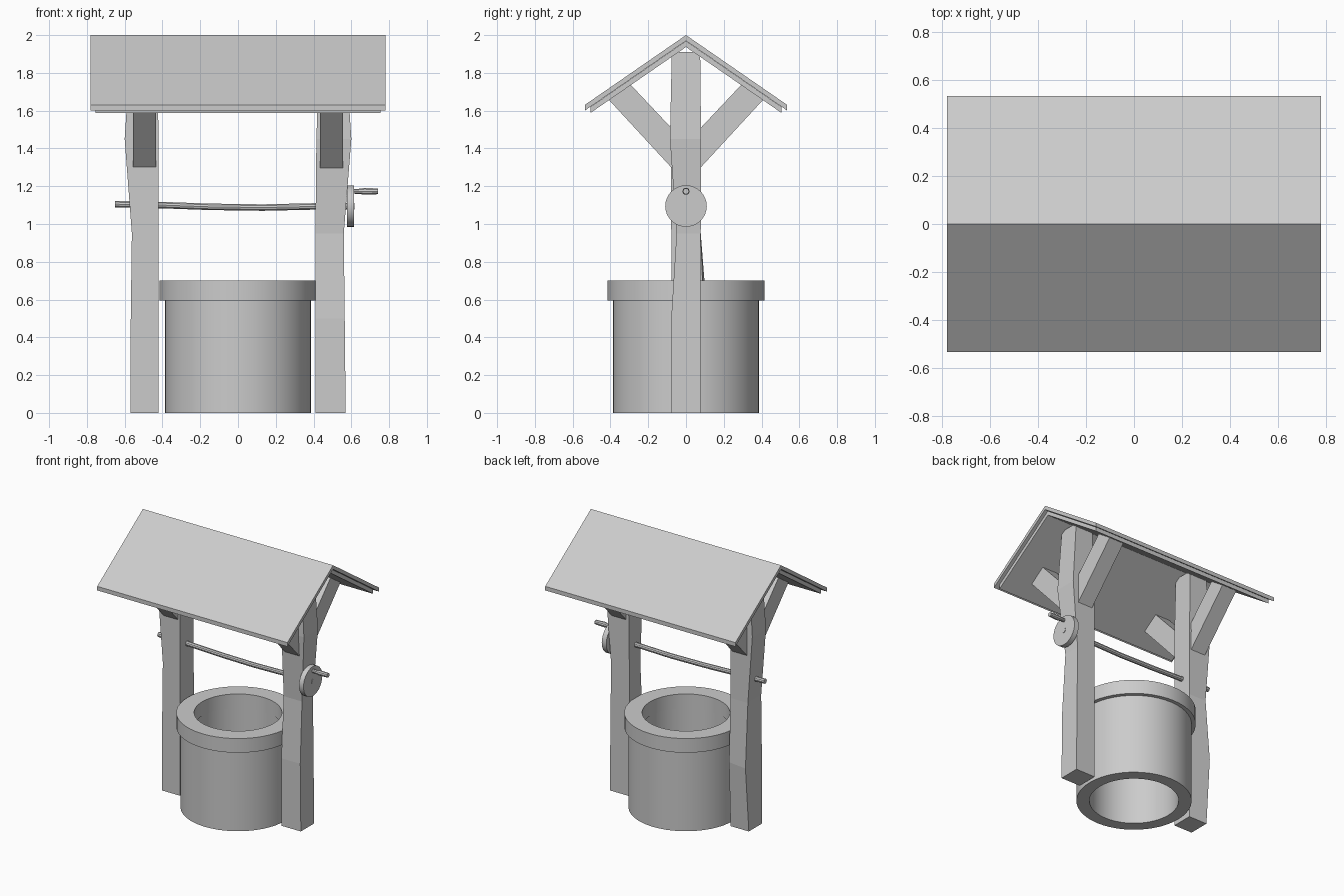
import bpy, bmesh, math
from mathutils import Vector

if "Cube" in bpy.data.objects:
    bpy.data.objects.remove(bpy.data.objects["Cube"])


def make_object(name, verts, faces, smooth=False):
    mesh = bpy.data.meshes.new(name)
    bm = bmesh.new()
    vs = [bm.verts.new(v) for v in verts]
    for f in faces:
        bm.faces.new([vs[i] for i in f])
    bmesh.ops.recalc_face_normals(bm, faces=bm.faces)
    bm.to_mesh(mesh)
    bm.free()
    ob = bpy.data.objects.new(name, mesh)
    bpy.context.collection.objects.link(ob)
    if smooth:
        bpy.ops.object.select_all(action='DESELECT')
        ob.select_set(True)
        bpy.context.view_layer.objects.active = ob
        bpy.ops.object.shade_smooth_by_angle(angle=math.radians(35))
    return ob


def loft(name, rings, closed=False, smooth=False):
    """Skin equal-sized vertex rings; cap the ends, or join last to first."""
    n, m = len(rings[0]), len(rings)
    verts = [v for r in rings for v in r]
    faces = []
    for k in range(m if closed else m - 1):
        a, b = k * n, ((k + 1) % m) * n
        for i in range(n):
            j = (i + 1) % n
            faces.append((a + i, a + j, b + j, b + i))
    if not closed:
        faces += [tuple(range(n)), tuple(range((m - 1) * n, m * n))]
    return make_object(name, verts, faces, smooth)


def circle_z(r, z, n=48):
    return [(r * math.cos(2 * math.pi * i / n), r * math.sin(2 * math.pi * i / n), z)
            for i in range(n)]


def circle_x(x, z, r, n):
    return [(x, r * math.cos(2 * math.pi * i / n), z + r * math.sin(2 * math.pi * i / n))
            for i in range(n)]


def tube(name, outer, inner, z0, z1):
    loft(name, [circle_z(outer, z0), circle_z(outer, z1), circle_z(inner, z1),
                circle_z(inner, z0)], closed=True, smooth=True)


# Round well wall and its thicker rim
tube("well_wall", 0.387, 0.30, 0.0, 0.60)
tube("well_rim", 0.415, 0.295, 0.595, 0.70)


# Crooked posts: each ring is z, inner x, outer x, front y, back y, outer back corner shift
def post(name, side, rows):
    rings = []
    for z, xi, xo, y0, y1, dy in rows:
        rings.append([(side * xi, y0, z), (side * xo, y0, z),
                      (side * xo, y1 + dy, z), (side * xi, y1, z)])
    loft(name, rings)


post("right_post", 1, [(0, .41, .57, -.078, .078, 0), (.5, .41, .565, -.078, .078, 0),
                       (.95, .41, .56, -.05, .078, 0), (1.45, .415, .60, -.085, .08, 0),
                       (1.91, .43, .57, -.075, .075, 0)])
post("left_post", -1, [(0, .42, .57, -.078, .078, 0), (.48, .42, .568, -.078, .095, .02),
                       (.95, .42, .562, -.078, .078, 0), (1.45, .42, .60, -.08, .08, 0),
                       (1.91, .43, .57, -.075, .075, 0)])

# Diagonal braces between the posts and the roof
profile = [(.06, 1.28), (.06, 1.49), (.305, 1.75), (.42, 1.67)]
for sx, xn in ((1, "right"), (-1, "left")):
    for sy, yn in ((-1, "front"), (1, "back")):
        loft(f"{xn}_{yn}_brace", [[(sx * x, sy * y, z) for y, z in profile]
                                  for x in (.435, .555)])


# Gable roof: covering layer over a slightly smaller one
def gable(name, half_x, half_y, ridge, thick):
    slope = 0.69
    eave = ridge - slope * half_y
    pts = [(-half_y, eave), (0, ridge), (half_y, eave),
           (half_y, eave - thick), (0, ridge - thick), (-half_y, eave - thick)]
    loft(name, [[(x, y, z) for y, z in pts] for x in (-half_x, half_x)])


gable("roof_cover", .78, .535, 2.0, .03)
gable("roof_underlayer", .755, .505, 1.969, .032)

# Sagging winding rod through both posts
rod = [(-.65, 1.105), (-.4, 1.10), (-.15, 1.091), (.13, 1.087), (.4, 1.093), (.617, 1.095)]
loft("winding_rod", [circle_x(x, z, .018, 10) for x, z in rod], smooth=True)

# Crank disc and handle
loft("crank_disc", [circle_x(x, 1.095, .11, 32) for x in (.577, .614)], smooth=True)
handle = [(.60, .013), (.64, .014), (.67, .019), (.74, .016)]
loft("crank_handle", [circle_x(x, 1.173, r, 10) for x, r in handle], smooth=True)
